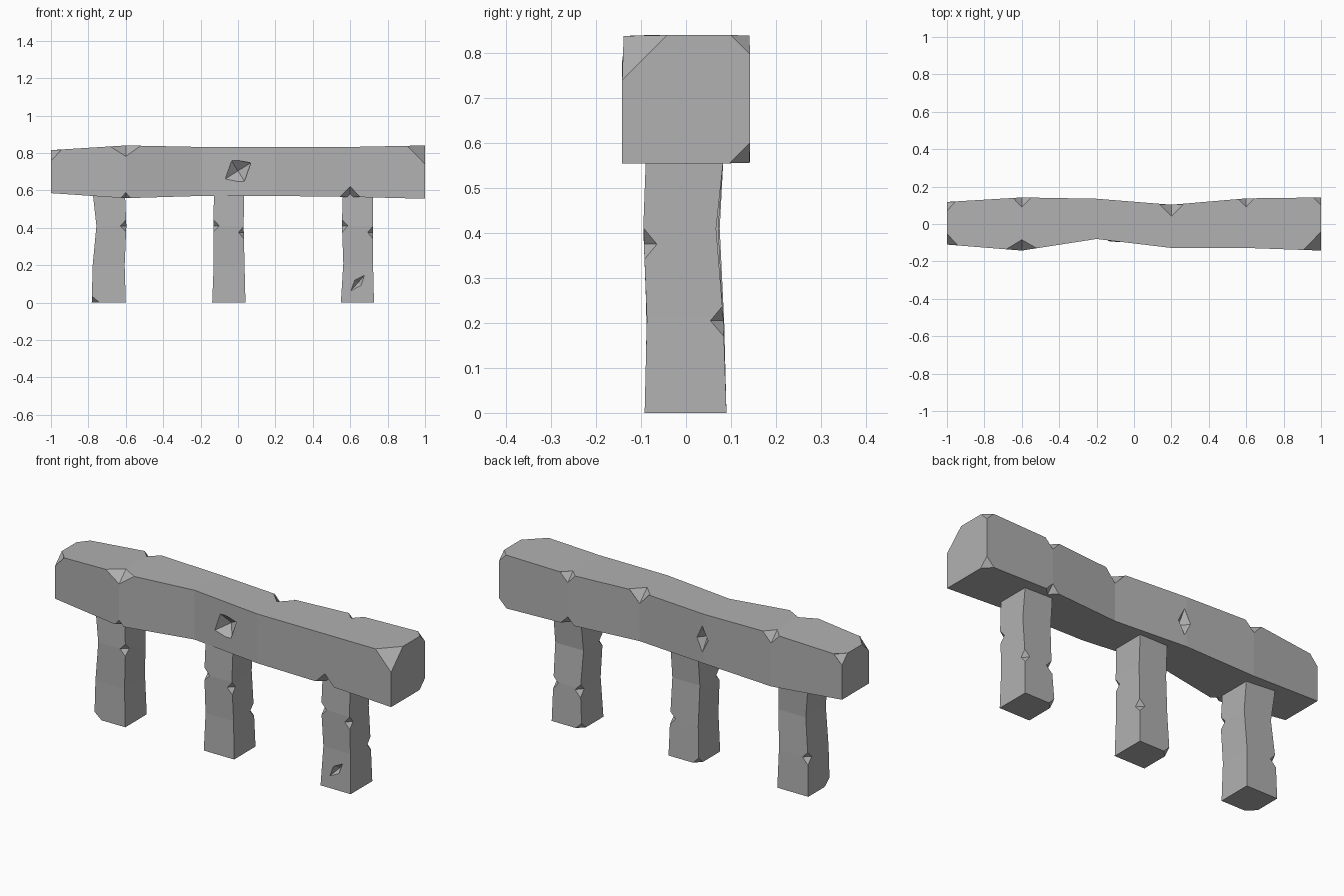
import bpy
import bmesh
from mathutils import Matrix, Vector

cube = bpy.data.objects.get("Cube")
if cube:
    bpy.data.objects.remove(cube, do_unlink=True)

stone = bpy.data.materials.new("grey stone")
stone.use_nodes = True
grey = (0.44, 0.44, 0.44, 1)
stone.diffuse_color = grey
stone.node_tree.nodes["Principled BSDF"].inputs["Base Color"].default_value = grey


def make_object(name, bm):
    bmesh.ops.recalc_face_normals(bm, faces=bm.faces)
    mesh = bpy.data.meshes.new(name)
    bm.to_mesh(mesh)
    bm.free()
    mesh.materials.append(stone)
    obj = bpy.data.objects.new(name, mesh)
    bpy.context.collection.objects.link(obj)
    return obj


def corner(sections, along, u, v, place):
    """Point at 'along'; u and v run -1..1 across the section there."""
    for s, e in zip(sections, sections[1:]):
        if s[0] <= along <= e[0]:
            f = (along - s[0]) / (e[0] - s[0])
            _, a0, a1, b0, b1 = [p + (q - p) * f for p, q in zip(s, e)]
            a = (a0 + a1) / 2 + u * (a1 - a0) / 2
            b = (b0 + b1) / 2 + v * (b1 - b0) / 2
            return place(along, a, b)


def rough_block(name, sections, chips, place):
    """Loft rectangular sections, then knock out octahedral chips."""
    bm = bmesh.new()
    rings = []
    for t, a0, a1, b0, b1 in sections:
        pts = ((a0, b0), (a1, b0), (a1, b1), (a0, b1))
        rings.append([bm.verts.new(place(t, a, b)) for a, b in pts])
    for r, s in zip(rings, rings[1:]):
        for i in range(4):
            j = (i + 1) % 4
            bm.faces.new((r[i], r[j], s[j], s[i]))
    bm.faces.new(rings[0][::-1])
    bm.faces.new(rings[-1])
    block = make_object(name, bm)

    # Each chip: position along, side u, side v, xyz radii, turn about y
    bm = bmesh.new()
    for along, u, v, radii, turn in chips:
        centre = corner(sections, along, u, v, place)
        rot = Matrix.Rotation(turn, 3, "Y")
        tips = [[bm.verts.new(centre + rot @ (Vector([k == i for k in range(3)])
                 * radii[i] * s)) for s in (-1, 1)] for i in range(3)]
        for x in tips[0]:
            for y in tips[1]:
                for z in tips[2]:
                    bm.faces.new((x, y, z))
    cutter = make_object(name + "_cutter", bm)
    cutter.hide_render = True

    mod = block.modifiers.new("chips", "BOOLEAN")
    mod.operation = "DIFFERENCE"
    mod.solver = "EXACT"
    mod.object = cutter
    bpy.context.view_layer.objects.active = block
    bpy.ops.object.modifier_apply(modifier=mod.name)
    bpy.data.objects.remove(cutter, do_unlink=True)
    return block


def cube_chip(along, u, v, size, long=None):
    return (along, u, v, (long or size, size, size), 0)


def post_chip(z, u, v, size=0.032):
    return (z, u, v, (size, size, 0.035), 0)


# Lintel: x, y min, y max, z min, z max
beam = [(-1, -.11, .118, .585, .815), (-.6, -.142, .142, .558, .84),
        (-.2, -.08, .135, .57, .832), (.2, -.128, .103, .57, .832),
        (.6, -.128, .137, .565, .832), (1, -.142, .142, .555, .84)]
beam_chips = [
    cube_chip(1, -1, 1, .1), cube_chip(1, 1, 1, .042), cube_chip(1, 1, -1, .045),
    cube_chip(-1, -1, 1, .058), cube_chip(-1, 1, 1, .047),
    cube_chip(-.6, -1, 1, .058, .105), cube_chip(-.6, 1, 1, .052),
    cube_chip(.2, 1, 1, .062), cube_chip(.6, 1, 1, .045),
    cube_chip(.6, -1, -1, .055), cube_chip(.6, 1, -1, .04),
    cube_chip(-.6, -1, -1, .03),
    (0, -1, .02, (.097, .05, .07), -.56),
    (-.19, 1, -.03, (.036, .045, .07), 0)]
rough_block("lintel", beam, beam_chips, lambda t, a, b: Vector((t, a, b)))

# Posts: z, x min, x max, y min, y max
posts = {
    "right_post": (
        [(0, -.782, -.6, -.09, .09), (.2, -.777, -.606, -.088, .085),
         (.41, -.757, -.597, -.093, .075), (.6, -.778, -.605, -.088, .085)],
        [post_chip(0, -1, -1, .042), post_chip(.41, 1, -1),
         post_chip(.2, -1, 1)]),
    "middle_post": (
        [(0, -.138, .04, -.09, .09), (.2, -.13, .035, -.087, .083),
         (.41, -.132, .03, -.095, .072), (.6, -.128, .033, -.088, .085)],
        [post_chip(.41, -1, -1), post_chip(.375, 1, -1, .028),
         post_chip(.2, 1, 1), post_chip(0, -1, 1, .035)]),
    "left_post": (
        [(0, .55, .727, -.092, .09), (.21, .563, .722, -.087, .083),
         (.41, .556, .722, -.095, .067), (.6, .56, .722, -.088, .087)],
        [post_chip(.41, -1, -1), post_chip(.375, 1, -1, .029),
         post_chip(.205, 1, 1, .029), post_chip(.2, -1, 1),
         post_chip(0, -1, 1, .035),
         (.105, 0, -1, (.022, .03, .057), .72)]),
}
for name, (sections, chips) in posts.items():
    rough_block(name, sections, chips, lambda t, a, b: Vector((a, b, t)))
